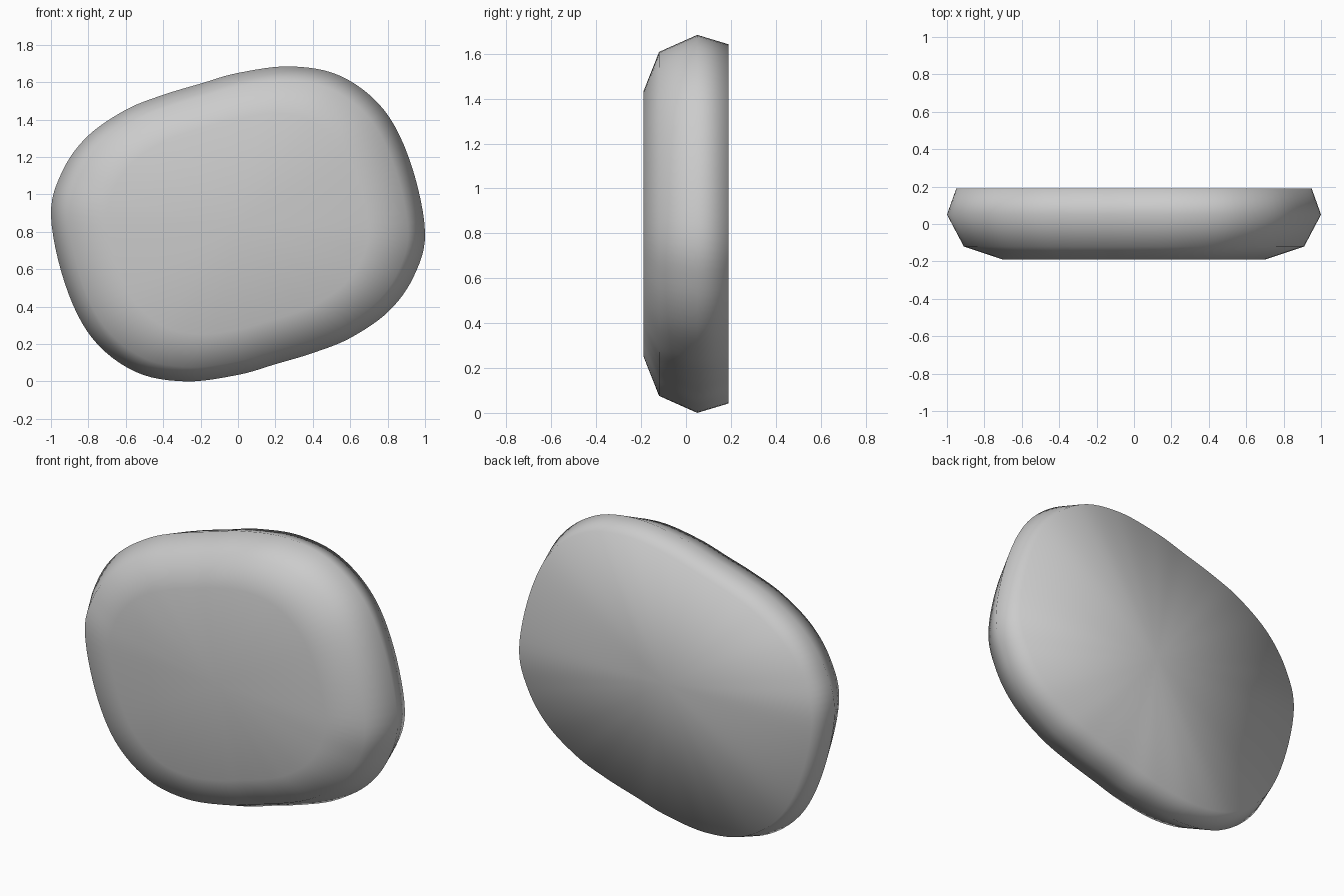
import bpy, bmesh
from mathutils import Vector

if "Cube" in bpy.data.objects:
    bpy.data.objects.remove(bpy.data.objects["Cube"])

CENTER_Z = 0.842

# Half of the outline (x, z about the centre); the other half is its 180 degree turn
half = [(-1.0, 0.045), (-0.94, 0.28), (-0.805, 0.468), (-0.60, 0.61), (-0.40, 0.69),
        (-0.20, 0.75), (0.0, 0.807), (0.28, 0.842), (0.55, 0.79), (0.78, 0.61), (0.925, 0.32)]
points = [Vector(p) for p in half] + [-Vector(p) for p in half]


def smooth_loop(pts, steps):
    """Closed Catmull-Rom curve through the points."""
    out, n = [], len(pts)
    for i in range(n):
        a, b, c, d = (pts[(i + k) % n] for k in (-1, 0, 1, 2))
        for s in range(steps):
            t = s / steps
            out.append(0.5 * (2 * b + (c - a) * t + (2 * a - 5 * b + 4 * c - d) * t ** 2
                              + (3 * b - a - 3 * c + d) * t ** 3))
    return out


outline = smooth_loop(points, 6)
n = len(outline)

# Depth profile: (y, outline scale) from the front face to the back face
profile = [(-0.19, 0.70), (-0.12, 0.91), (0.05, 1.0), (0.19, 0.95)]

bm = bmesh.new()
rings = [[bm.verts.new((p.x * s, y, p.y * s + CENTER_Z)) for p in outline] for y, s in profile]
for r0, r1 in zip(rings, rings[1:]):
    for i in range(n):
        j = (i + 1) % n
        bm.faces.new((r0[i], r0[j], r1[j], r1[i]))

# Flat front and back caps
for ring in (rings[0], rings[-1]):
    mid = bm.verts.new((0, ring[0].co.y, CENTER_Z))
    for i in range(n):
        bm.faces.new((ring[i], ring[(i + 1) % n], mid))

bmesh.ops.recalc_face_normals(bm, faces=bm.faces)
for f in bm.faces:
    f.smooth = True
mesh = bpy.data.meshes.new("rounded_slab")
bm.to_mesh(mesh)
bm.free()
bpy.context.collection.objects.link(bpy.data.objects.new("rounded_slab", mesh))
